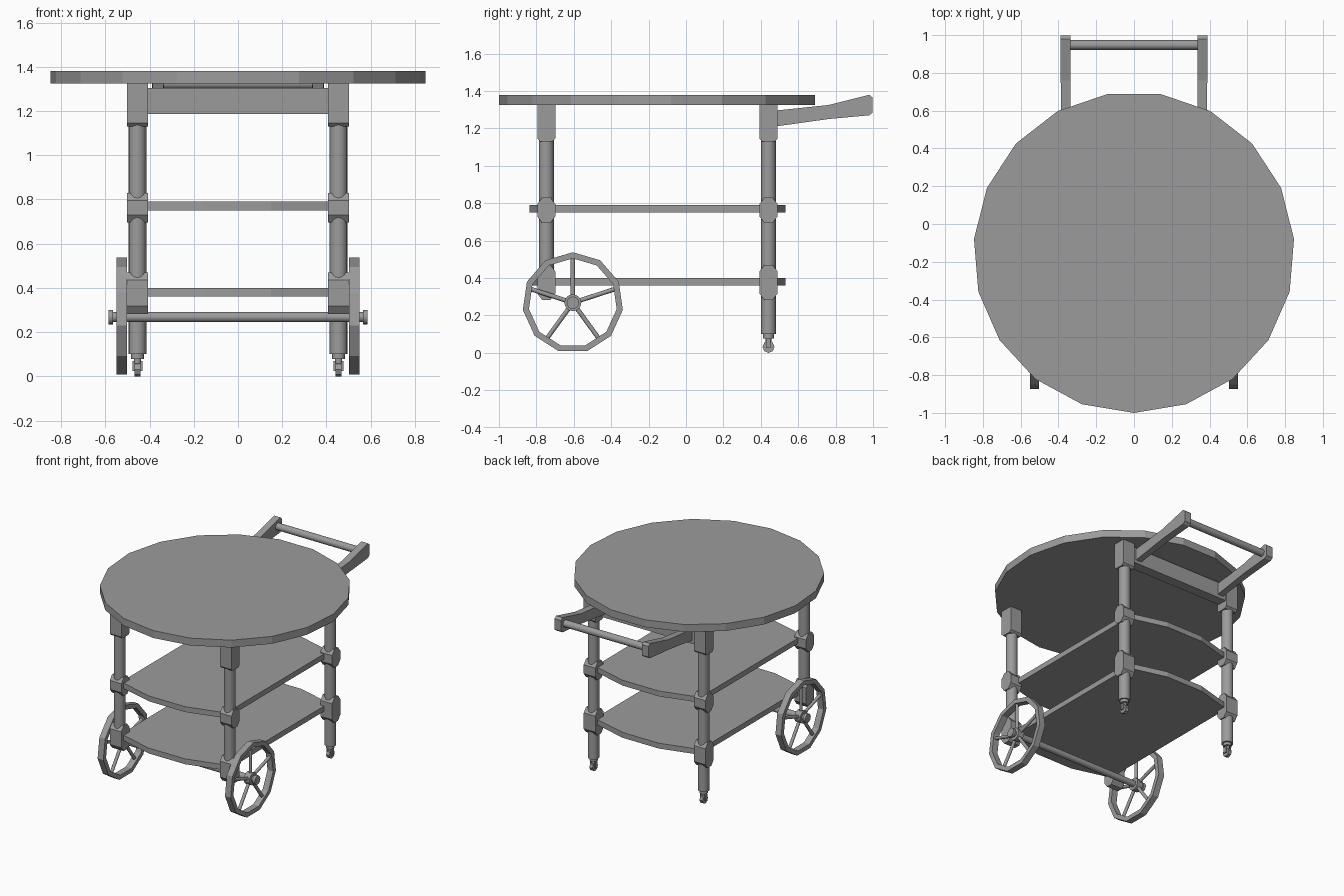
import bpy
import bmesh
from math import pi, sin, cos, radians
from mathutils import Vector

old = bpy.data.objects.get("Cube")
if old:
    bpy.data.objects.remove(old, do_unlink=True)

grey = bpy.data.materials.new("plain grey")
grey.use_nodes = True
colour = (0.33, 0.33, 0.33, 1)
grey.diffuse_color = colour
grey.node_tree.nodes["Principled BSDF"].inputs["Base Color"].default_value = colour


def finish(ob, name, smooth=False):
    ob.name = name
    ob.data.materials.clear()
    ob.data.materials.append(grey)
    if smooth:
        bpy.ops.object.select_all(action="DESELECT")
        ob.select_set(True)
        bpy.context.view_layer.objects.active = ob
        bpy.ops.object.shade_smooth_by_angle(angle=radians(40))
    return ob


def rod(name, a, b, r, sides=16):
    """Round bar between two points."""
    a, b = Vector(a), Vector(b)
    bpy.ops.mesh.primitive_cylinder_add(
        vertices=sides, radius=r, depth=(b - a).length, location=(a + b) / 2,
        rotation=(b - a).to_track_quat("Z", "Y").to_euler())
    return finish(bpy.context.object, name, sides > 9)


def box(name, lo, hi):
    lo, hi = Vector(lo), Vector(hi)
    bpy.ops.mesh.primitive_cube_add(size=1, location=(lo + hi) / 2)
    ob = bpy.context.object
    ob.scale = hi - lo
    return finish(ob, name)


def prism(name, outline, lo, hi, axis="z"):
    """Extrude an outline: (x, y) along z, or (y, z) along x."""
    bm = bmesh.new()
    place = (lambda p, t: (p[0], p[1], t)) if axis == "z" else (lambda p, t: (t, p[0], p[1]))
    face = bm.faces.new([bm.verts.new(place(p, lo)) for p in outline])
    new = bmesh.ops.extrude_face_region(bm, geom=[face])["geom"]
    shift = Vector(place((0, 0), hi - lo))
    bmesh.ops.translate(bm, vec=shift, verts=[v for v in new if isinstance(v, bmesh.types.BMVert)])
    bmesh.ops.recalc_face_normals(bm, faces=bm.faces)
    mesh = bpy.data.meshes.new(name)
    bm.to_mesh(mesh)
    bm.free()
    ob = bpy.data.objects.new(name, mesh)
    bpy.context.collection.objects.link(ob)
    return finish(ob, name)


def ring_wheel(name, x0, x1, centre, outer, inner, sides):
    """Flat-sided rim with a vertex at the top."""
    bm = bmesh.new()
    loops = []
    for i in range(sides):
        a = 2 * pi * i / sides
        loops.append([bm.verts.new((x, centre[0] + r * sin(a), centre[1] + r * cos(a)))
                      for x, r in ((x0, outer), (x1, outer), (x1, inner), (x0, inner))])
    for i in range(sides):
        p, q = loops[i], loops[(i + 1) % sides]
        for k in range(4):
            n = (k + 1) % 4
            bm.faces.new((p[k], p[n], q[n], q[k]))
    bmesh.ops.recalc_face_normals(bm, faces=bm.faces)
    mesh = bpy.data.meshes.new(name)
    bm.to_mesh(mesh)
    bm.free()
    ob = bpy.data.objects.new(name, mesh)
    bpy.context.collection.objects.link(ob)
    return finish(ob, name)


LEG_X, FRONT_Y, BACK_Y = 0.455, -0.747, 0.441
HALF = 0.048

# Tabletop
SIDES = 19
top = [(0.85 * sin(2 * pi * i / SIDES), -0.15 - 0.85 * cos(2 * pi * i / SIDES)) for i in range(SIDES)]
prism("tabletop", top, 1.325, 1.38)

# Shelves with bowed ends
for name, z in (("middle_shelf", 0.75), ("lower_shelf", 0.36)):
    front = [(-0.435, -0.76), (-0.15, -0.838), (0.15, -0.838), (0.435, -0.76)]
    back = [(x, -0.306 - y) for x, y in reversed(front)]
    prism(name, front + back, z, z + 0.04)


def joint(name, x, y, z0, z1):
    """Leg block with rounded ends when seen from the side."""
    h, c, m = HALF, 0.022, 0.034
    side = [(-h, z0 + m), (-c, z0), (c, z0), (h, z0 + m),
            (h, z1 - m), (c, z1), (-c, z1), (-h, z1 - m)]
    prism(name, [(y + a, b) for a, b in side], x - HALF, x + HALF, "x")


for label, s in (("left", 1), ("right", -1)):
    x = s * LEG_X
    # Legs and their blocks
    for end, y, foot in (("front", FRONT_Y, 0.32), ("back", BACK_Y, 0.1)):
        tag = end + "_" + label
        rod(tag + "_leg", (x, y, foot), (x, y, 1.2), 0.04)
        h = HALF
        cap = [(y - h, 1.325), (y - h, 1.145), (y - h + 0.015, 1.13),
               (y + h - 0.015, 1.13), (y + h, 1.145), (y + h, 1.325)]
        prism(tag + "_top_block", cap, x - h, x + h, "x")
        joint(tag + "_middle_block", x, y, 0.695, 0.83)
        joint(tag + "_lower_block", x, y, 0.283, 0.47)

    # Casters under the back legs
    rod(label + "_caster_collar", (x, BACK_Y, 0.078), (x, BACK_Y, 0.1), 0.029)
    rod(label + "_caster_stem", (x, BACK_Y, 0.05), (x, BACK_Y, 0.08), 0.016, 12)
    for side in (-1, 1):
        cx = x + side * 0.018
        box(label + "_caster_fork", (cx - 0.004, BACK_Y - 0.012, 0.025), (cx + 0.004, BACK_Y + 0.012, 0.07))
    rod(label + "_caster_wheel", (x - 0.013, BACK_Y, 0.032), (x + 0.013, BACK_Y, 0.032), 0.032, 8)

    # Spoked wheels
    wy, wz = -0.605, 0.268
    ring_wheel(label + "_wheel_rim", s * 0.503, s * 0.55, (wy, wz), 0.27, 0.237, 11)
    for i in range(5):
        a = 2 * pi * i / 5
        rod(label + "_wheel_spoke", (s * 0.527, wy, wz),
            (s * 0.527, wy + 0.24 * sin(a), wz + 0.24 * cos(a)), 0.012, 10)
    rod(label + "_wheel_hub", (s * 0.503, wy, wz), (s * 0.55, wy, wz), 0.045)
    rod(label + "_axle_cap", (s * 0.565, wy, wz), (s * 0.585, wy, wz), 0.033)

    # Handle arms
    arm = [(0.475, 1.21), (0.76, 1.25), (0.98, 1.27), (0.998, 1.285),
           (0.998, 1.365), (0.98, 1.38), (0.96, 1.375), (0.76, 1.325), (0.475, 1.295)]
    bar = prism(label + "_handle_arm", arm, s * 0.335, s * 0.388, "x")
    for v in bar.data.vertices:
        if v.co.y < 0.7:
            v.co.x = s * (0.361 + (abs(v.co.x) - 0.361) * 0.85)

# Axle, handle bar and rear apron
rod("axle", (-0.575, -0.605, 0.268), (0.575, -0.605, 0.268), 0.023)
rod("handle_bar", (-0.345, 0.948, 1.325), (0.345, 0.948, 1.325), 0.026)
box("rear_apron", (-0.41, 0.405, 1.187), (0.41, 0.48, 1.305))
